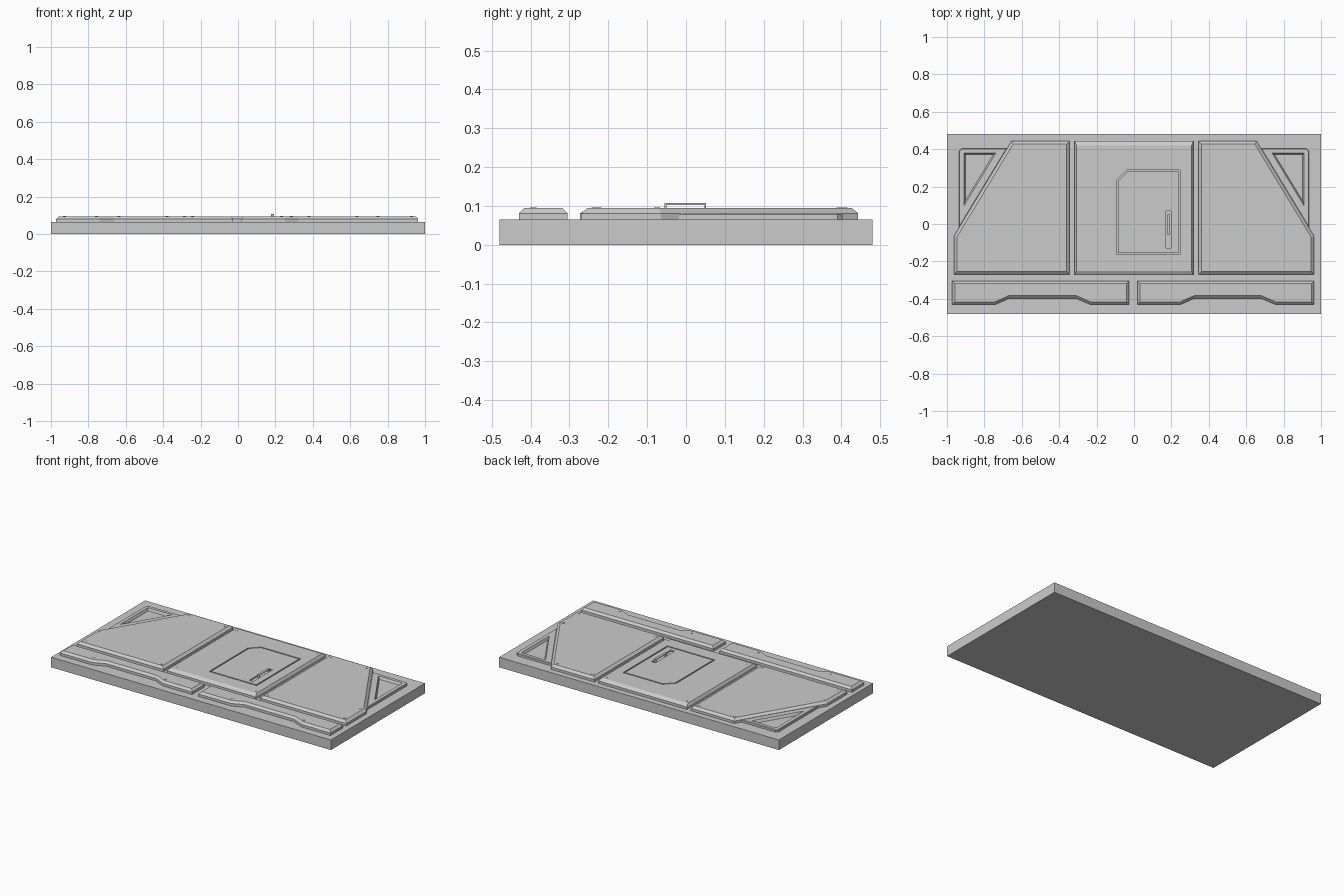
import bpy, bmesh
from mathutils import Vector

if "Cube" in bpy.data.objects:
    bpy.data.objects.remove(bpy.data.objects["Cube"])

Z0, Z1, Z2 = 0.065, 0.081, 0.0945   # base top, chamfer start, panel top


def inset(pts, d):
    """Offset a counter-clockwise outline inwards by d."""
    out, n = [], len(pts)
    for i in range(n):
        a, b, c = (Vector(pts[(i + k) % n]) for k in (-1, 0, 1))
        e, f = (b - a).normalized(), (c - b).normalized()
        n1, n2 = Vector((-e.y, e.x)), Vector((-f.y, f.x))
        out.append(tuple(b + (n1 + n2) * d / (1 + n1.dot(n2))))
    return out


def loft(name, layers):
    """Closed solid through stacked outlines: [(outline, z), ...]."""
    bm = bmesh.new()
    rings = [[bm.verts.new((x, y, z)) for x, y in pts] for pts, z in layers]
    n = len(rings[0])
    bm.faces.new(rings[0][::-1])
    bm.faces.new(rings[-1])
    for lo, hi in zip(rings, rings[1:]):
        for i in range(n):
            j = (i + 1) % n
            bm.faces.new((lo[i], lo[j], hi[j], hi[i]))
    bmesh.ops.recalc_face_normals(bm, faces=bm.faces)
    me = bpy.data.meshes.new(name)
    bm.to_mesh(me)
    bm.free()
    ob = bpy.data.objects.new(name, me)
    bpy.context.collection.objects.link(ob)
    return ob


def rect(x0, x1, y0, y1):
    return [(x0, y0), (x1, y0), (x1, y1), (x0, y1)]


def plate(name, pts, d):
    return loft(name, [(pts, Z0), (pts, Z1), (inset(pts, d), Z2)])


def cut(ob, cutter):
    m = ob.modifiers.new("cut", "BOOLEAN")
    m.operation, m.solver, m.object = "DIFFERENCE", "EXACT", cutter
    bpy.context.view_layer.objects.active = ob
    bpy.ops.object.modifier_apply(modifier=m.name)
    bpy.data.objects.remove(cutter)


def screw(x, y):
    bpy.ops.mesh.primitive_cylinder_add(vertices=8, radius=0.008, depth=0.004,
                                        location=(x, y, Z2 - 0.0005))
    bpy.context.object.name = "screw"


def flip(pts, s):
    return pts if s > 0 else [(-x, y) for x, y in pts][::-1]


# Base slab
loft("base", [(rect(-1, 1, -0.48, 0.48), 0), (rect(-1, 1, -0.48, 0.48), Z0)])

# Side panels and the triangular corner plates, mirrored
side = [(0.345, -0.27), (0.963, -0.27), (0.963, -0.065), (0.655, 0.443), (0.345, 0.443)]
corner = [(0.935, -0.019), (0.935, 0.39), (0.922, 0.403), (0.679, 0.403)]
window = [(0.91, 0.095), (0.91, 0.38), (0.737, 0.38)]
for s, tag in ((1, "right"), (-1, "left")):
    plate("side_panel_" + tag, flip(side, s), 0.016)
    c = flip(corner, s)
    ob = loft("corner_plate_" + tag, [(c, Z0), (c, Z1 - 0.003), (inset(c, 0.003), Z1)])
    w = flip(window, s)
    cut(ob, loft("window_cutter", [(inset(w, 0.008), Z0 - 0.01),
                                   (inset(w, 0.008), Z0), (w, Z1 + 0.001)]))
    for x, y in inset(side, 0.035):
        screw(s * x, y)

# Centre panel with a sunken seat for the door
outer = rect(-0.317, 0.317, -0.273, 0.443)
centre = loft("centre_panel", [(outer, Z0), (outer, Z1),
                               (rect(-0.308, 0.308, -0.25, 0.42), Z2)])
door = [(-0.093, -0.163), (0.247, -0.163), (0.247, 0.29), (-0.037, 0.29), (-0.093, 0.233)]
cut(centre, loft("door_cutter", [(door, 0.084), (door, 0.11)]))
for x in (-0.285, 0.285):
    for y in (-0.225, 0.395):
        screw(x, y)

# Door slab with a handle pocket
leaf = inset(door, 0.008)
slab = loft("door", [(leaf, 0.083), (leaf, Z2)])
pocket = rect(0.17, 0.198, -0.127, 0.07)
cut(slab, loft("pocket_cutter", [(pocket, 0.086), (pocket, 0.11)]))

# Door handle: bar on two legs
for name, y0, y1, z0, z1 in (("handle_bar", -0.055, 0.052, 0.103, 0.107),
                             ("handle_leg_front", -0.055, -0.05, 0.085, 0.104),
                             ("handle_leg_back", 0.047, 0.052, 0.085, 0.104)):
    r = rect(0.177, 0.193, y0, y1)
    loft(name, [(r, z0), (r, z1)])

# Front strips with a shallow notch
strip = [(0, -0.43), (0.232, -0.43), (0.306, -0.397), (0.66, -0.397),
         (0.737, -0.43), (0.945, -0.43), (0.945, -0.305), (0, -0.305)]
for x0, tag in ((-0.972, "left"), (0.018, "right")):
    plate("front_strip_" + tag, [(x + x0, y) for x, y in strip], 0.014)
    screw(x0 + 0.215, -0.393)
    screw(x0 + 0.73, -0.393)
